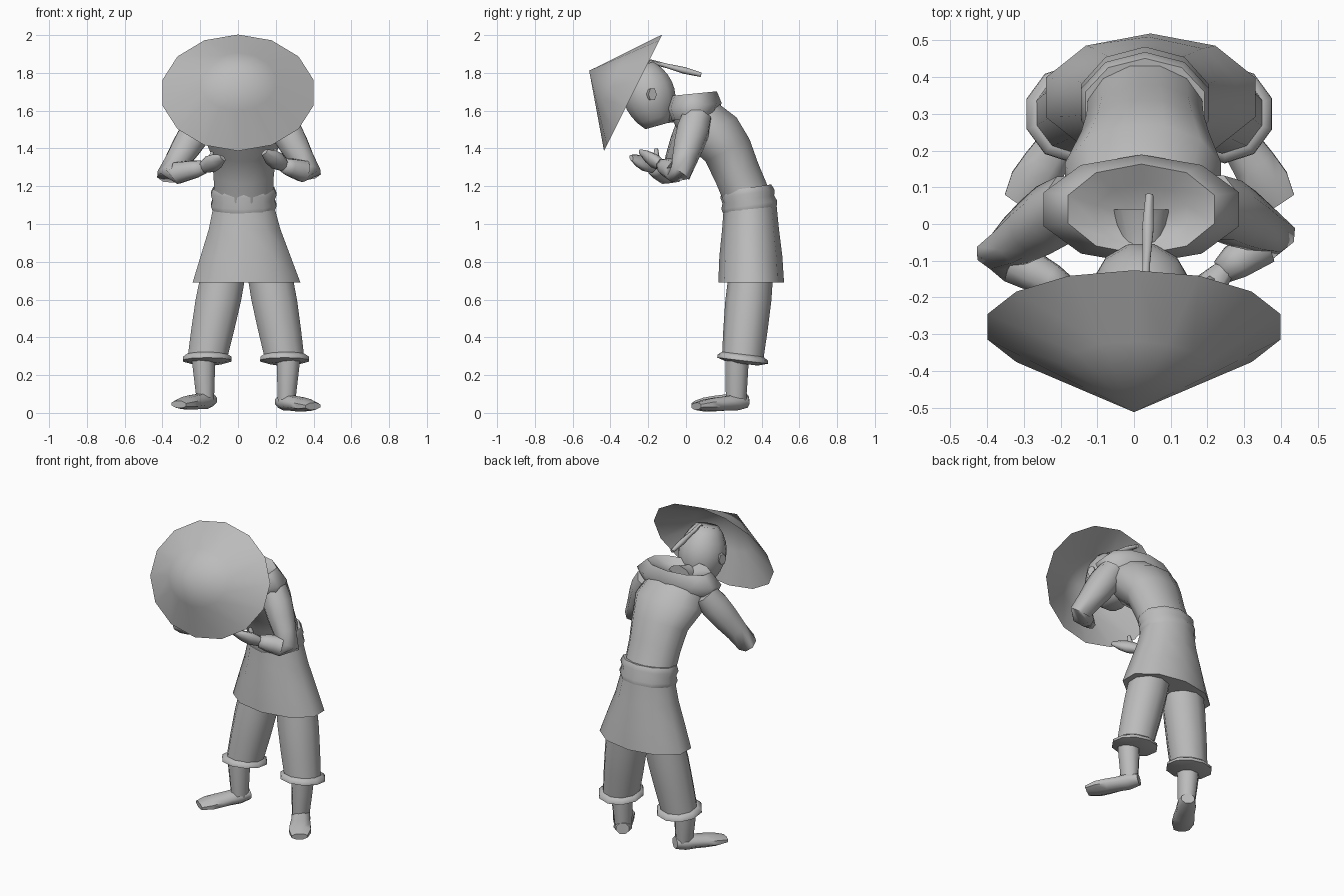
import bpy, bmesh, math
from mathutils import Vector

default_cube = bpy.data.objects.get("Cube")
if default_cube:
    bpy.data.objects.remove(default_cube, do_unlink=True)

clay = bpy.data.materials.new("plain_grey")
clay.use_nodes = True
clay.diffuse_color = (0.5, 0.5, 0.5, 1)
clay.node_tree.nodes["Principled BSDF"].inputs["Base Color"].default_value = clay.diffuse_color

SIDEWAYS = Vector((1, 0, 0))
FORWARD = Vector((0, -1, 0))
UP = Vector((0, 0, 1))


def along(points, t):
    """Point at fraction t of a path whose legs count equally."""
    position = t * (len(points) - 1)
    leg = min(int(position), len(points) - 2)
    return Vector(points[leg]).lerp(Vector(points[leg + 1]), position - leg)


def loft(name, points, widths, flat=(1, 1), sides=10, normal=None, across=SIDEWAYS, sharp=60):
    """Skin evenly spaced rings along a path; flat gives depth over width at both ends."""
    bm = bmesh.new()
    last = len(widths) - 1
    centres = [along(points, i / last) for i in range(last + 1)]
    loops = []
    for i, (centre, width) in enumerate(zip(centres, widths)):
        axis = normal or centres[min(i + 1, last)] - centres[max(i - 1, 0)]
        axis = axis.normalized()
        u = (across - axis * across.dot(axis)).normalized()
        v = axis.cross(u) * (flat[0] + (flat[1] - flat[0]) * i / last)
        loop = []
        for k in range(sides):
            angle = math.tau * (k + 0.5) / sides
            loop.append(bm.verts.new(centre + width * (u * math.cos(angle) + v * math.sin(angle))))
        loops.append(loop)
    for lower, upper in zip(loops, loops[1:]):
        for k in range(sides):
            following = (k + 1) % sides
            bm.faces.new((lower[k], lower[following], upper[following], upper[k]))
    if widths[0]:
        bm.faces.new(loops[0])
        bm.faces.new(loops[-1])
    bmesh.ops.remove_doubles(bm, verts=bm.verts, dist=0.0005)
    bmesh.ops.recalc_face_normals(bm, faces=bm.faces)
    mesh = bpy.data.meshes.new(name)
    bm.to_mesh(mesh)
    bm.free()
    mesh.shade_smooth()
    mesh.set_sharp_from_angle(angle=math.radians(sharp))
    mesh.materials.append(clay)
    bpy.context.collection.objects.link(bpy.data.objects.new(name, mesh))


# Conical straw hat tipped forward, with a thin inside
hat_axis = (FORWARD * 2 + UP).normalized()
hat_centre = Vector((0, -0.28, 1.695))
hat_path = [hat_centre + hat_axis * height for height in (0.26, 0, 0.25)]
loft("hat", hat_path, [0, 0.205, 0.41, 0.205, 0], flat=(0.84, 0.84), sides=14, normal=hat_axis, sharp=80)

# Bowed head, neck and nose
skull = [0.14 * math.sin(math.pi * step / 10) ** 0.6 for step in range(1, 10)]
chin = Vector((0.02, -0.15, 1.52))
crown = Vector((0.02, -0.24, 1.84))
loft("head", [chin, crown], skull, flat=(1, 1.05), sides=12, normal=crown - chin, sharp=80)
nape = chin.lerp(crown, 0.25) - FORWARD * 0.03
neck_base = Vector((0.02, 0.04, 1.6))
loft("neck", [nape, neck_base], [0.07, 0.06, 0.09])
nose_top = chin.lerp(crown, 0.5) + FORWARD * 0.12
loft("nose", [nose_top, nose_top + FORWARD * 0.03 - UP * 0.06], [0.02, 0.03], sides=6, normal=UP)

# Pigtail sticking out behind the head
tail_start = Vector((0.03, -0.21, 1.81))
tail_root = Vector((0.03, -0.19, 1.86))
tail_end = Vector((0.042, 0.08, 1.79))
loft("pigtail", [tail_start, tail_root, tail_end],
     [0.012, 0.012, 0.012, 0.012, 0.012, 0.018, 0.012], sides=6)

# Bent-over torso and shawl collar that closes in on the neck
waist = Vector((0.03, 0.32, 1.15))
ribs = Vector((0.03, 0.22, 1.39))
loft("torso", [waist, ribs, neck_base], [0.16, 0.165, 0.18, 0.22, 0.18], flat=(0.8, 0.7),
     sides=12, normal=FORWARD + UP * 2)
loft("collar", [neck_base - UP * 0.04, neck_base + UP * 0.09, neck_base + UP * 0.03 + FORWARD * 0.03],
     [0.25, 0.28, 0.21, 0.13, 0.06], flat=(0.48, 0.7), normal=UP + FORWARD * 0.1)

# Belt of two soft folds over a flared skirt
belt_top = waist + UP * 0.04
belt_bottom = belt_top - UP * 0.12 - FORWARD * 0.02
loft("belt", [belt_top, belt_bottom], [0.17, 0.183, 0.172, 0.183, 0.17],
     flat=(0.78, 0.83), normal=FORWARD * 0.15 + UP)
hem = Vector((0.045, 0.345, 0.69))
loft("skirt", [belt_bottom + UP * 0.04, hem], [0.165, 0.2, 0.25, 0.3], flat=(0.84, 0.58), normal=UP)

# Each side: ear, trouser leg, rolled cuff, ankle and splayed foot
for side, label, sole in ((-1, "right", 0.02), (1, "left", 0.01)):
    out = SIDEWAYS * side
    ear = chin.lerp(crown, 0.52) + out * 0.11
    loft(label + "_ear", [ear, ear + out * 0.045 - FORWARD * 0.02], [0.03, 0.035],
         flat=(0.7, 0.7), sides=6, across=UP)
    hip = hem + out * 0.12 + UP * 0.06
    shin = Vector((0.042, 0.3, 0.285)) + out * 0.205
    loft(label + "_trouser", [hip, shin], [0.125, 0.127, 0.12, 0.11], flat=(0.94, 1), normal=UP)
    loft(label + "_cuff", [shin + UP * 0.025, shin - UP * 0.025], [0.11, 0.134, 0.136, 0.08],
         normal=UP - FORWARD * 0.12)
    heel = Vector((shin.x, 0.265, sole + 0.05)) + out * 0.01
    loft(label + "_ankle", [shin + FORWARD * 0.03 + out * 0.02, heel], [0.067, 0.062, 0.056, 0.05],
         flat=(1, 1.15), sides=8, normal=UP)
    toe = heel + out * 0.14 + FORWARD * 0.21 - UP * 0.025
    loft(label + "_foot", [heel - FORWARD * 0.05 - out * 0.03, toe],
         [0.04, 0.057, 0.058, 0.065, 0.068, 0.05], flat=(0.9, 0.4), sides=8)

# Arms raised in front, each with its own elbow and hand position
poses = {
    "right": ((-0.17, 0.06, 1.57), (-0.37, -0.08, 1.26), (-0.18, -0.18, 1.3), (-0.08, -0.29, 1.35)),
    "left": ((0.21, 0.06, 1.57), (0.38, -0.03, 1.27), (0.24, -0.13, 1.31), (0.14, -0.24, 1.38)),
}
for label, pose in poses.items():
    shoulder, elbow, wrist, fingertip = map(Vector, pose)
    inward = SIDEWAYS if label == "right" else -SIDEWAYS
    loft(label + "_arm", [shoulder, elbow, wrist], [0.08, 0.09, 0.083, 0.07, 0.062, 0.062, 0.056, 0.05, 0.036],
         sides=8, across=FORWARD, sharp=80)
    loft(label + "_hand", [wrist, fingertip], [0.035, 0.05, 0.045, 0.022], flat=(0.8, 0.5),
         sides=8, across=UP * 2 + FORWARD - inward * 2)
    palm = wrist.lerp(fingertip, 0.25)
    loft(label + "_thumb", [palm, palm + UP * 0.07 + inward * 0.02], [0.018, 0.016, 0.01], sides=6)
